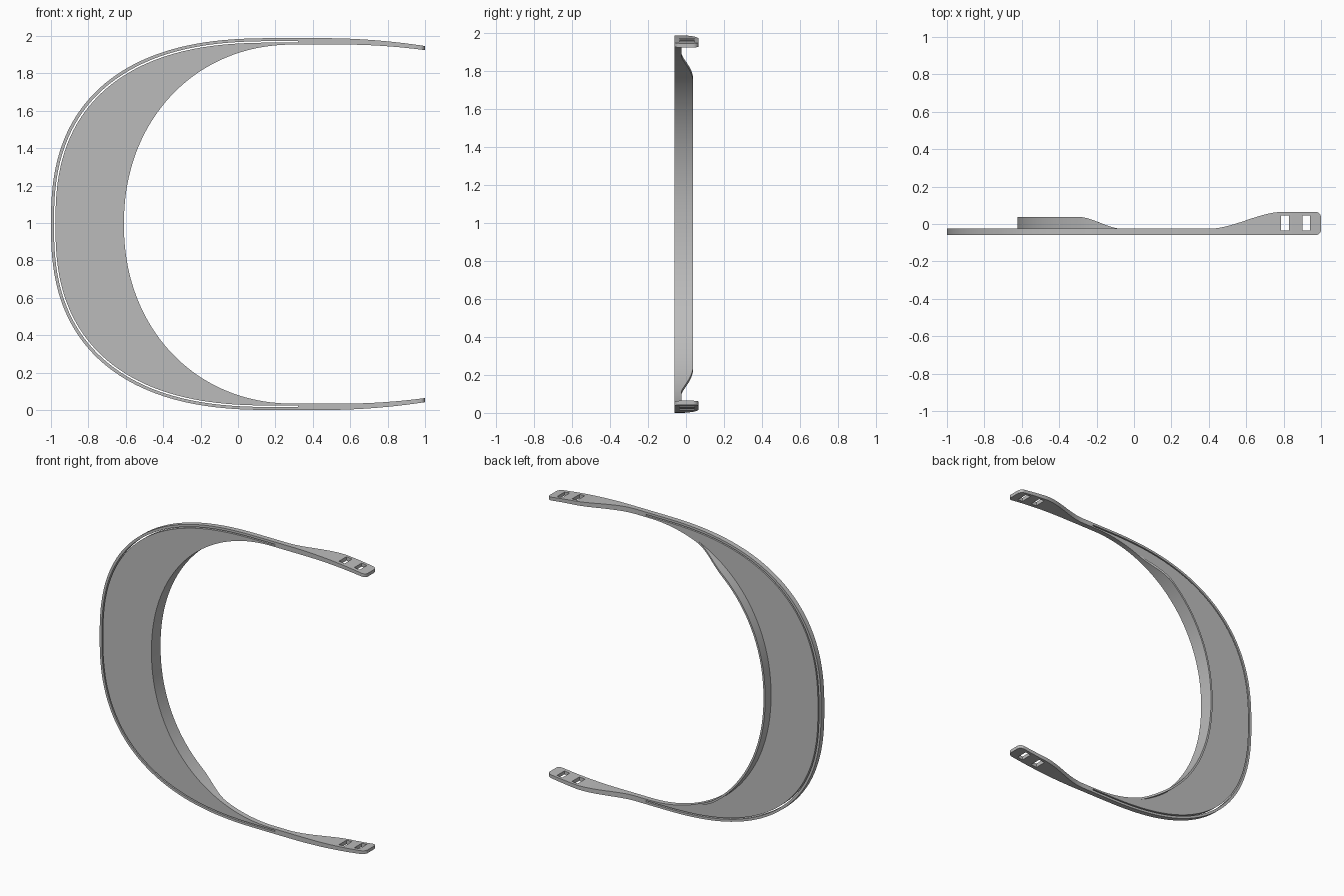
import bpy, bmesh, math

if "Cube" in bpy.data.objects:
    bpy.data.objects.remove(bpy.data.objects["Cube"])

GREY = (0.5, 0.5, 0.5, 1)
grey = bpy.data.materials.new("grey plastic")
grey.use_nodes = True
grey.diffuse_color = GREY
grey.node_tree.nodes["Principled BSDF"].inputs["Base Color"].default_value = GREY

MID = 0.994               # half height, the mirror line in z
FRONT, BACK = -0.06, -0.025
JOIN = 0.32               # where the arms meet the curved frame
STEPS = 96


def smooth(x, start, end):
    t = min(max((x - start) / (end - start), 0), 1)
    return t * t * (3 - 2 * t)


def slab(name, side_a, side_b, is_hole=lambda i, j: False):
    """Closed solid between two matching point grids, with optional openings."""
    bm = bmesh.new()
    a = [[bm.verts.new(p) for p in row] for row in side_a]
    b = [[bm.verts.new(p) for p in row] for row in side_b]
    twin = {u: v for ra, rb in zip(a, b) for u, v in zip(ra, rb)}
    for i in range(len(a) - 1):
        for j in range(len(a[0]) - 1):
            if not is_hole(i, j):
                quad = [a[i][j], a[i + 1][j], a[i + 1][j + 1], a[i][j + 1]]
                bm.faces.new(quad)
                bm.faces.new([twin[v] for v in reversed(quad)])
    first = set(twin)
    for e in [e for e in bm.edges if e.is_boundary and e.verts[0] in first]:
        u, v = e.verts
        bm.faces.new((u, v, twin[v], twin[u]))
    bmesh.ops.recalc_face_normals(bm, faces=bm.faces)
    mesh = bpy.data.meshes.new(name)
    bm.to_mesh(mesh)
    bm.free()
    mesh.materials.append(grey)
    obj = bpy.data.objects.new(name, mesh)
    bpy.context.collection.objects.link(obj)
    bpy.ops.object.select_all(action='DESELECT')
    obj.select_set(True)
    bpy.context.view_layer.objects.active = obj
    bpy.ops.object.shade_smooth_by_angle(angle=math.radians(30))


def arc(centre, power, inset, a, b):
    """Open C-shaped curve in x and z, ending at the arms."""
    pts = [(JOIN, MID - b + inset)]
    for k in range(STEPS + 1):
        t = math.pi * (k / STEPS - 0.5)
        c, s = max(math.cos(t), 0), math.sin(t)
        x = centre - (a - inset) * c ** (2 / power)
        z = MID + math.copysign((b - inset) * abs(s) ** (2 / power), s)
        pts.append((x, z))
    return pts + [(JOIN, MID + b - inset)]


def outer(inset):
    return arc(0.2, 2.5, inset, 1.2, MID)


def inner(inset):
    return arc(0.3, 2.1, inset, 0.91, 0.96)


def strip(name, edge_a, edge_b, low, high):
    pairs = list(zip(edge_a, edge_b))
    slab(name,
         [[(x, low, z) for x, z in p] for p in pairs],
         [[(x, high(x), z) for x, z in p] for p in pairs])


# Outer rim, and the flat plate separated from it by a narrow slot
strip("outer_rim", outer(0), outer(0.016), FRONT, lambda x: BACK)
strip("brow_plate", outer(0.024), inner(0), FRONT, lambda x: BACK)

# Raised wall along the inner edge, sloping down at both ends
WALL_END = -0.06
wall = [p for p in zip(inner(0), inner(-0.013)) if p[0][0] < WALL_END]
strip("inner_wall", [p[0] for p in wall], [p[1] for p in wall], -0.045,
      lambda x: 0.038 - 0.064 * smooth(x, -0.3, WALL_END))

# Side arms, widening to a rounded tip with two strap slots
SLOTS = [(0.785, 0.828), (0.9, 0.94)]
RADIUS = 0.03
columns = [JOIN + 0.02 * k for k in range(24)]
columns += [x for s in SLOTS for x in s] + [0.86, 0.97]
columns += [1 - RADIUS + RADIUS * math.sin(math.pi * k / 16) for k in range(1, 9)]
columns.sort()


def arm_grid(level):
    rows = []
    for x in columns:
        past = max(x - 1 + RADIUS, 0)
        cut = RADIUS - math.sqrt(max(RADIUS ** 2 - past ** 2, 0))
        low = FRONT + cut
        high = BACK + 0.09 * smooth(x, 0.4, 0.8) - cut
        rows.append([(x, low + (high - low) * f, level(x)) for f in (0, 0.2, 0.84, 1)])
    return rows


def in_slot(i, j):
    middle = (columns[i] + columns[i + 1]) / 2
    return j == 1 and any(s < middle < e for s, e in SLOTS)


def arm_outside(x):
    return MID - 0.042 * max((x - 0.45) / 0.55, 0) ** 2


def arm_inside(x):
    return 0.96 - 0.03 * max((x - 0.55) / 0.45, 0) ** 2


for name, sign in (("upper_arm", 1), ("lower_arm", -1)):
    slab(name,
         arm_grid(lambda x: MID + sign * arm_outside(x)),
         arm_grid(lambda x: MID + sign * arm_inside(x)), in_slot)
